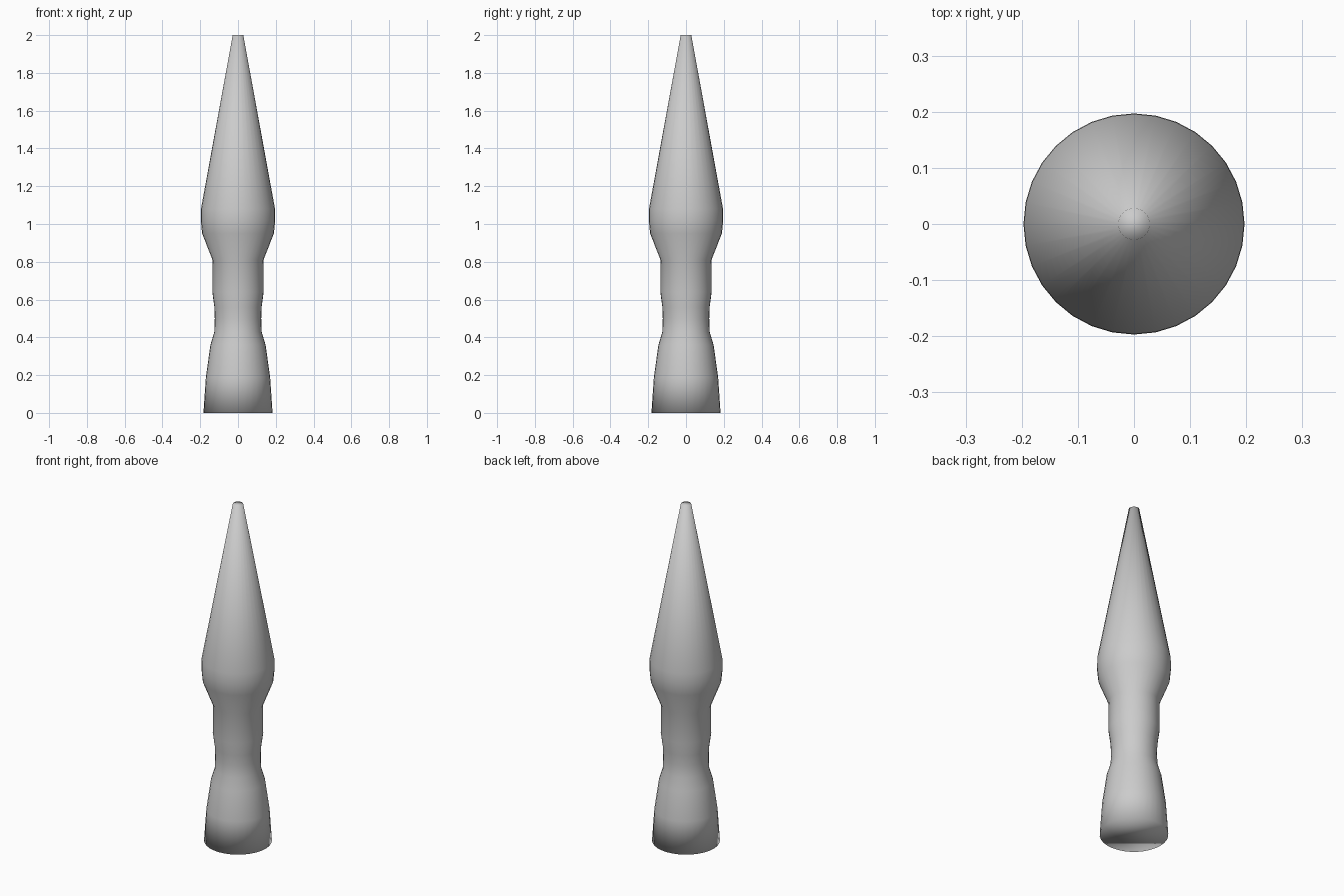
import bpy, bmesh
from math import cos, sin, tau

if "Cube" in bpy.data.objects:
    bpy.data.objects.remove(bpy.data.objects["Cube"])

SIDES = 32
# Turned profile: (radius, height)
PROFILE = [(0.183, 0), (0.17, 0.19), (0.146, 0.36), (0.125, 0.43), (0.123, 0.50),
           (0.125, 0.56), (0.136, 0.64), (0.135, 0.81), (0.19, 0.95),
           (0.197, 1.02), (0.196, 1.08), (0.028, 2.0)]

# Turned spike body
bm = bmesh.new()
rings = [[bm.verts.new((r * cos(tau * i / SIDES), r * sin(tau * i / SIDES), z))
          for i in range(SIDES)] for r, z in PROFILE]
for low, high in zip(rings, rings[1:]):
    for i in range(SIDES):
        j = (i + 1) % SIDES
        bm.faces.new((low[i], low[j], high[j], high[i]))

# Bottom and tip caps
bm.faces.new(rings[0][::-1])
bm.faces.new(rings[-1])
for face in bm.faces:
    face.smooth = True

mesh = bpy.data.meshes.new("turned_spike")
bm.to_mesh(mesh)
bm.free()
bpy.context.collection.objects.link(bpy.data.objects.new("turned_spike", mesh))
